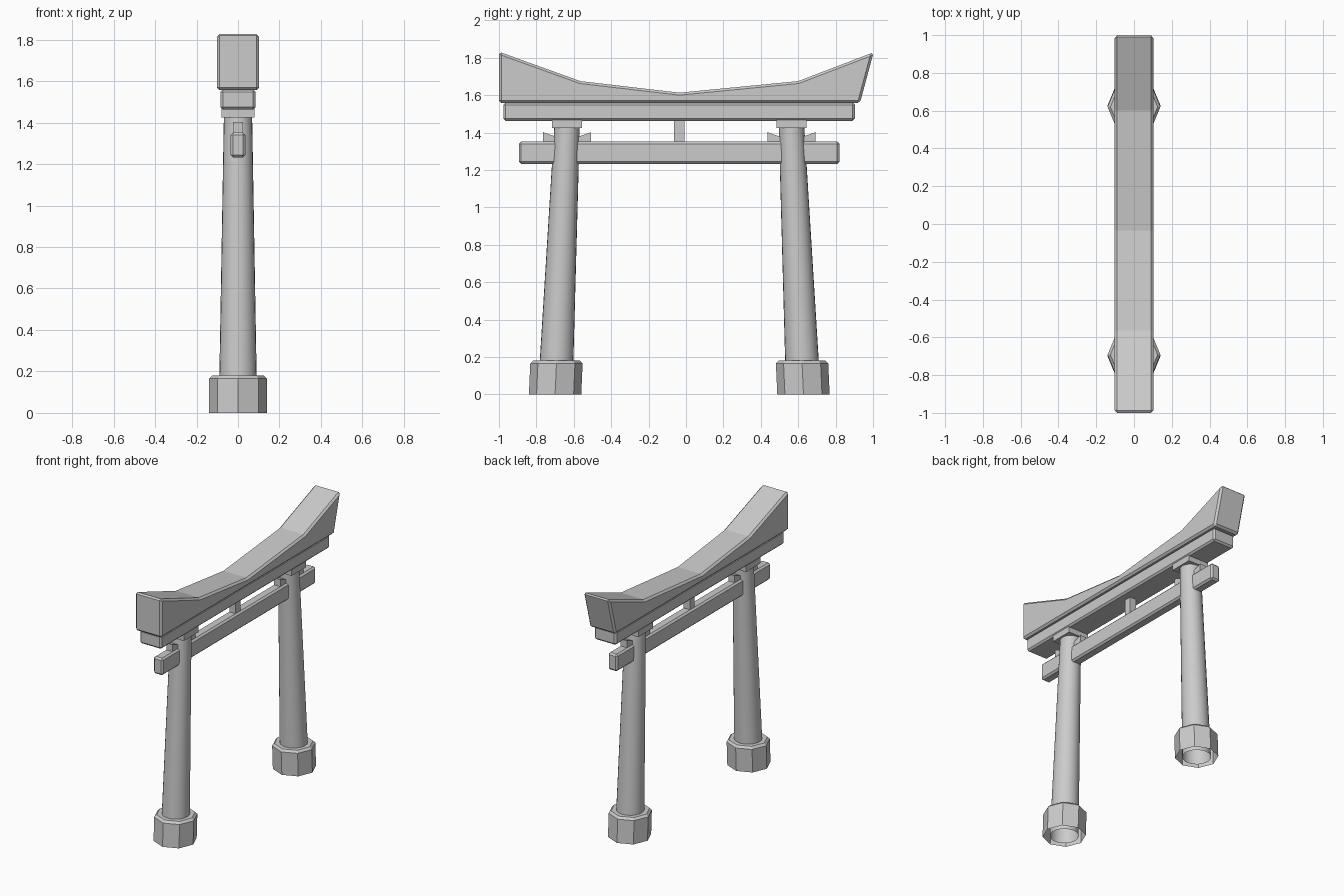
import bpy, bmesh, math

if "Cube" in bpy.data.objects:
    bpy.data.objects.remove(bpy.data.objects["Cube"])

MID = -0.036  # y of the gate's plane of symmetry


def finish(name, bm, bevel=0):
    bmesh.ops.recalc_face_normals(bm, faces=bm.faces)
    me = bpy.data.meshes.new(name)
    bm.to_mesh(me)
    bm.free()
    ob = bpy.data.objects.new(name, me)
    bpy.context.collection.objects.link(ob)
    if bevel:
        m = ob.modifiers.new("Bevel", "BEVEL")
        m.width = bevel
        m.segments = 1
        m.limit_method = "ANGLE"
        m.angle_limit = math.radians(40)
    return ob


def slab(name, profile, half_x, bevel=0):
    """Extrude a (y, z) profile along x, centred on x = 0."""
    bm = bmesh.new()
    face = bm.faces.new([bm.verts.new((-half_x, y, z)) for y, z in profile])
    new = bmesh.ops.extrude_face_region(bm, geom=[face])["geom"]
    moved = [v for v in new if isinstance(v, bmesh.types.BMVert)]
    bmesh.ops.translate(bm, verts=moved, vec=(2 * half_x, 0, 0))
    return finish(name, bm, bevel)


def box(name, y0, y1, z0, z1, half_x, bevel=0):
    return slab(name, [(y0, z0), (y1, z0), (y1, z1), (y0, z1)], half_x, bevel)


def leaning_tube(name, rings, sides, side):
    """Open tube through (radius, z) rings, leaning inward with height."""
    bm = bmesh.new()
    loops = []
    for r, z in rings:
        cy = MID + side * (0.664 - 0.0447 * z)
        loops.append([bm.verts.new((r * math.cos(i * math.tau / sides),
                                    cy + r * math.sin(i * math.tau / sides), z))
                      for i in range(sides)])
    for a, b in zip(loops, loops[1:]):
        for i in range(sides):
            j = (i + 1) % sides
            bm.faces.new((a[i], a[j], b[j], b[i]))
    return finish(name, bm)


# Upswept roof beam, with one upright and one slanted end
slab("roof_beam", [(-1.0, 1.557), (0.93, 1.557), (1.003, 1.829), (0.6, 1.675),
                   (-0.035, 1.613), (-0.565, 1.675), (-1.0, 1.832)], 0.102, 0.013)

# Beam under the roof, tie beam and centre strut
box("upper_beam", -0.977, 0.903, 1.463, 1.56, 0.085, 0.012)
box("tie_beam", -0.893, 0.82, 1.232, 1.352, 0.036, 0.012)
box("centre_strut", MID - 0.027, MID + 0.027, 1.345, 1.47, 0.024)

for side, label in ((-1, "left"), (1, "right")):
    c = MID + side * 0.6
    # Round tapering pillar
    pillar = leaning_tube(label + "_pillar", [(0.093, 0), (0.068, 1.44)], 24, side)
    for p in pillar.data.polygons:
        p.use_smooth = True
    # Eight-sided base, open below, chamfered on top
    leaning_tube(label + "_base", [(0.14, 0), (0.14, 0.165), (0.125, 0.18),
                                   (0.08, 0.18)], 8, side)
    # Square cap plate
    box(label + "_cap", c - 0.081, c + 0.081, 1.425, 1.468, 0.08)
    # Wedges either side of the pillar
    slab(label + "_wedges", [(c - 0.128, 1.345), (c + 0.128, 1.345), (c + 0.128, 1.402),
                             (c, 1.355), (c - 0.128, 1.402)], 0.024)
